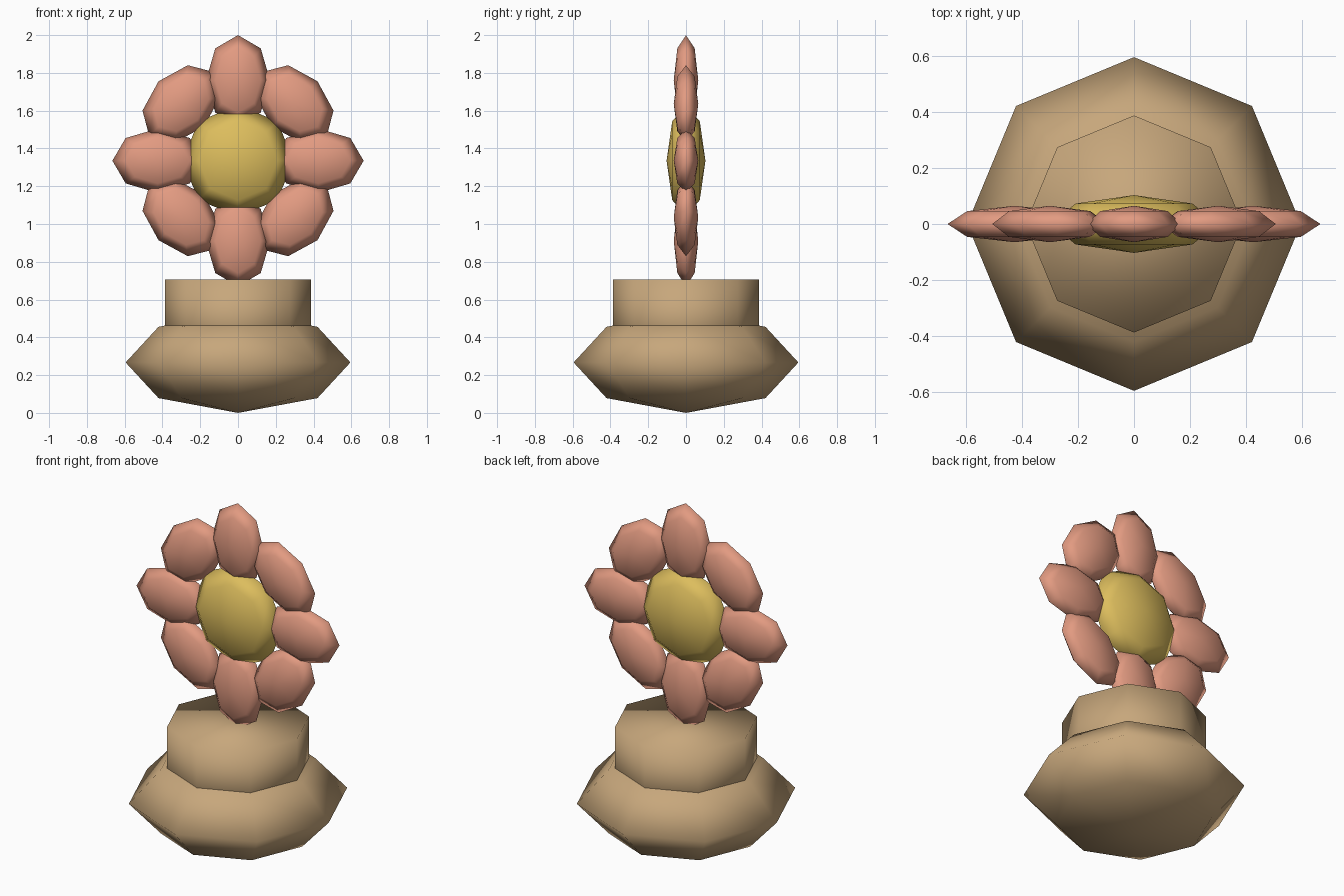
import bpy, bmesh, math
from mathutils import Matrix

cube = bpy.data.objects.get("Cube")
if cube:
    bpy.data.objects.remove(cube, do_unlink=True)


def material(name, rgb):
    mat = bpy.data.materials.new(name)
    mat.use_nodes = True
    color = (*rgb, 1.0)
    mat.diffuse_color = color
    mat.node_tree.nodes["Principled BSDF"].inputs["Base Color"].default_value = color
    return mat


clay = material("tan clay", (0.57, 0.385, 0.2))
pink = material("salmon pink", (0.76, 0.325, 0.22))
gold = material("golden yellow", (0.72, 0.51, 0.11))


def finish(name, bm, mat, matrix):
    """Turn a bmesh into a smooth shaded object with its transform applied."""
    bmesh.ops.transform(bm, matrix=matrix, verts=bm.verts)
    for face in bm.faces:
        face.smooth = True
    mesh = bpy.data.meshes.new(name)
    bm.to_mesh(mesh)
    bm.free()
    mesh.materials.append(mat)
    obj = bpy.data.objects.new(name, mesh)
    bpy.context.collection.objects.link(obj)
    return obj


def ball(name, mat, size, location, pole_forward=False, roll=0.0):
    """Eight-sided ellipsoid; size holds the three half lengths."""
    bm = bmesh.new()
    bmesh.ops.create_uvsphere(bm, u_segments=8, v_segments=4, radius=1)
    pole = Matrix.Rotation(math.radians(90 if pole_forward else 0), 4, 'X')
    matrix = (Matrix.Translation(location) @ Matrix.Rotation(roll, 4, 'Y')
              @ Matrix.Diagonal((*size, 1)) @ pole)
    return finish(name, bm, mat, matrix)


# Pot: squat faceted bowl with a straight neck
ball("pot_bowl", clay, (0.595, 0.595, 0.267), (0, 0, 0.267))
neck_bottom, neck_top = 0.3, 0.705
bm = bmesh.new()
bmesh.ops.create_cone(bm, cap_ends=True, segments=8, radius1=0.387,
                      radius2=0.387, depth=neck_top - neck_bottom)
finish("pot_neck", bm, clay, Matrix.Translation((0, 0, (neck_top + neck_bottom) / 2)))

# Flower centre
flower_z = 1.335
ball("flower_center", gold, (0.295, 0.103, 0.295), (0, 0, flower_z), True)

# Petals: upright and level ones point outward, diagonal ones lie crosswise
ring = 0.425
for i in range(8):
    angle = i * math.pi / 4
    place = (ring * math.sin(angle), 0, flower_z + ring * math.cos(angle))
    roll = angle + (math.pi / 2 if i % 2 else 0)
    ball(f"petal_{i + 1}", pink, (0.17, 0.065, 0.24), place, True, roll)
